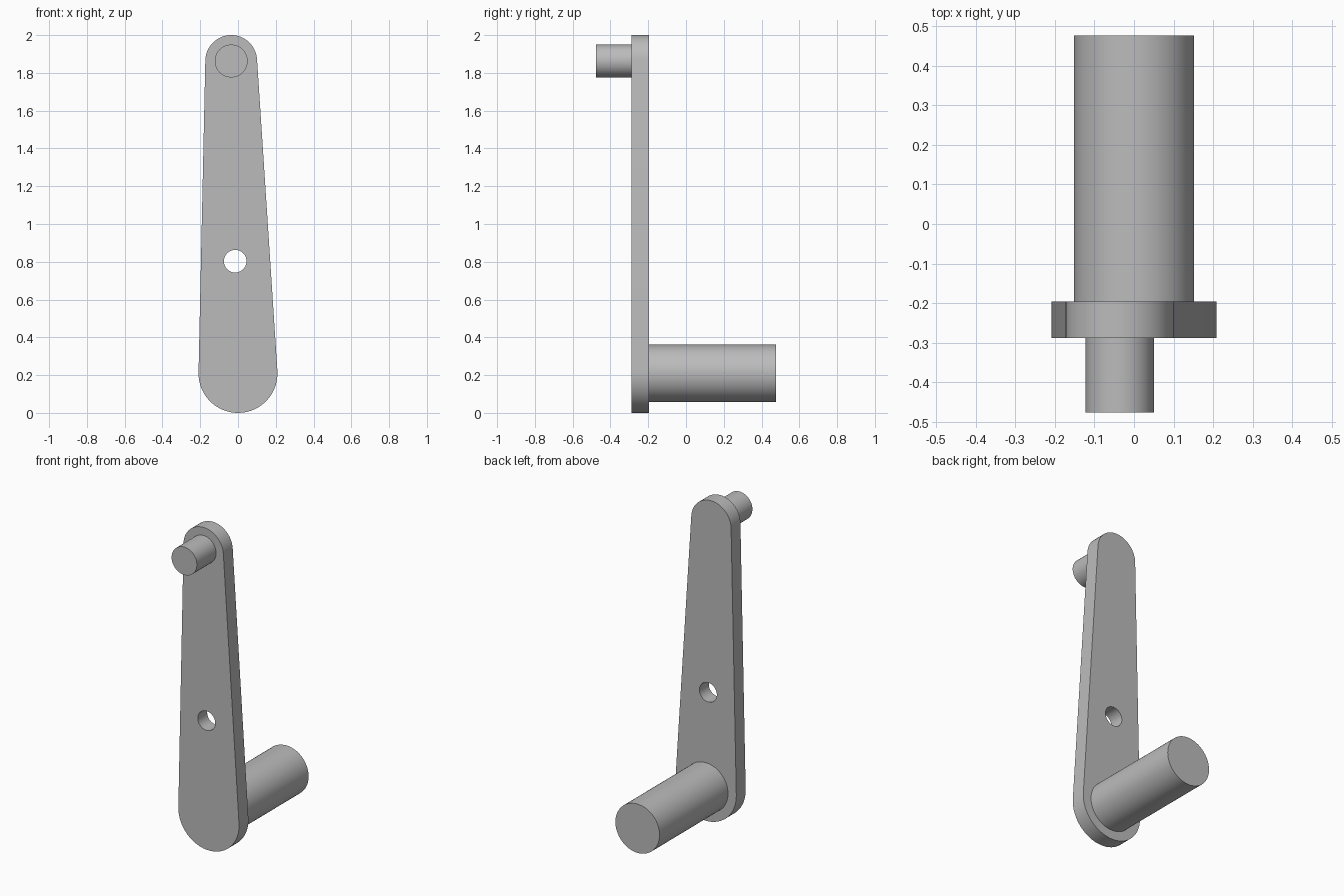
import bpy
import bmesh
from math import acos, atan2, cos, hypot, pi, sin, tau, radians
from mathutils import Matrix

cube = bpy.data.objects.get("Cube")
if cube:
    bpy.data.objects.remove(cube, do_unlink=True)

# Single bare metal colour
metal = bpy.data.materials.new("grey_metal")
metal.use_nodes = True
grey = (0.5, 0.5, 0.5, 1)
metal.diffuse_color = grey
metal.node_tree.nodes["Principled BSDF"].inputs["Base Color"].default_value = grey

# Shared layout: centres are (x, z)
SHAFT, PIN, HOLE = (0, 0.209), (-0.036, 1.863), (-0.015, 0.803)
R_BOTTOM, R_TOP = 0.209, 0.137
FRONT, BACK = -0.288, -0.196


def finish(name, bm):
    bmesh.ops.recalc_face_normals(bm, faces=bm.faces)
    mesh = bpy.data.meshes.new(name)
    bm.to_mesh(mesh)
    bm.free()
    mesh.materials.append(metal)
    obj = bpy.data.objects.new(name, mesh)
    bpy.context.collection.objects.link(obj)
    bpy.ops.object.select_all(action="DESELECT")
    obj.select_set(True)
    bpy.context.view_layer.objects.active = obj
    bpy.ops.object.shade_smooth_by_angle(angle=radians(30))
    return obj


def arc(centre, radius, start, end, steps):
    angles = [start + (end - start) * i / steps for i in range(steps + 1)]
    return [(centre[0] + radius * cos(a), centre[1] + radius * sin(a)) for a in angles]


def rod(name, centre, radius, y0, y1):
    bm = bmesh.new()
    place = Matrix.Translation((centre[0], (y0 + y1) / 2, centre[1]))
    bmesh.ops.create_cone(bm, cap_ends=True, segments=64, radius1=radius, radius2=radius,
                          depth=y1 - y0, matrix=place @ Matrix.Rotation(pi / 2, 4, "X"))
    return finish(name, bm)


# Tapered arm: two round ends joined by tangents, with a through hole
dx, dz = PIN[0] - SHAFT[0], PIN[1] - SHAFT[1]
axis = atan2(dz, dx)
spread = acos((R_BOTTOM - R_TOP) / hypot(dx, dz))
outline = arc(PIN, R_TOP, axis - spread, axis + spread, 32)
outline += arc(SHAFT, R_BOTTOM, axis + spread, axis - spread + tau, 32)
hole = arc(HOLE, 0.06, 0, tau, 40)[:-1]

bm = bmesh.new()
edges = []
for loop in (outline, hole):
    verts = [bm.verts.new((x, FRONT, z)) for x, z in loop]
    edges += [bm.edges.new((verts[i - 1], v)) for i, v in enumerate(verts)]
bmesh.ops.triangle_fill(bm, edges=edges, use_beauty=True)
extruded = bmesh.ops.extrude_face_region(bm, geom=bm.faces[:], use_keep_orig=True)["geom"]
bmesh.ops.translate(bm, vec=(0, BACK - FRONT, 0),
                    verts=[g for g in extruded if isinstance(g, bmesh.types.BMVert)])
finish("crank_arm", bm)

# Main shaft at the back and small pin at the front
rod("main_shaft", SHAFT, 0.152, BACK, 0.477)
rod("crank_pin", PIN, 0.087, -0.477, FRONT)
